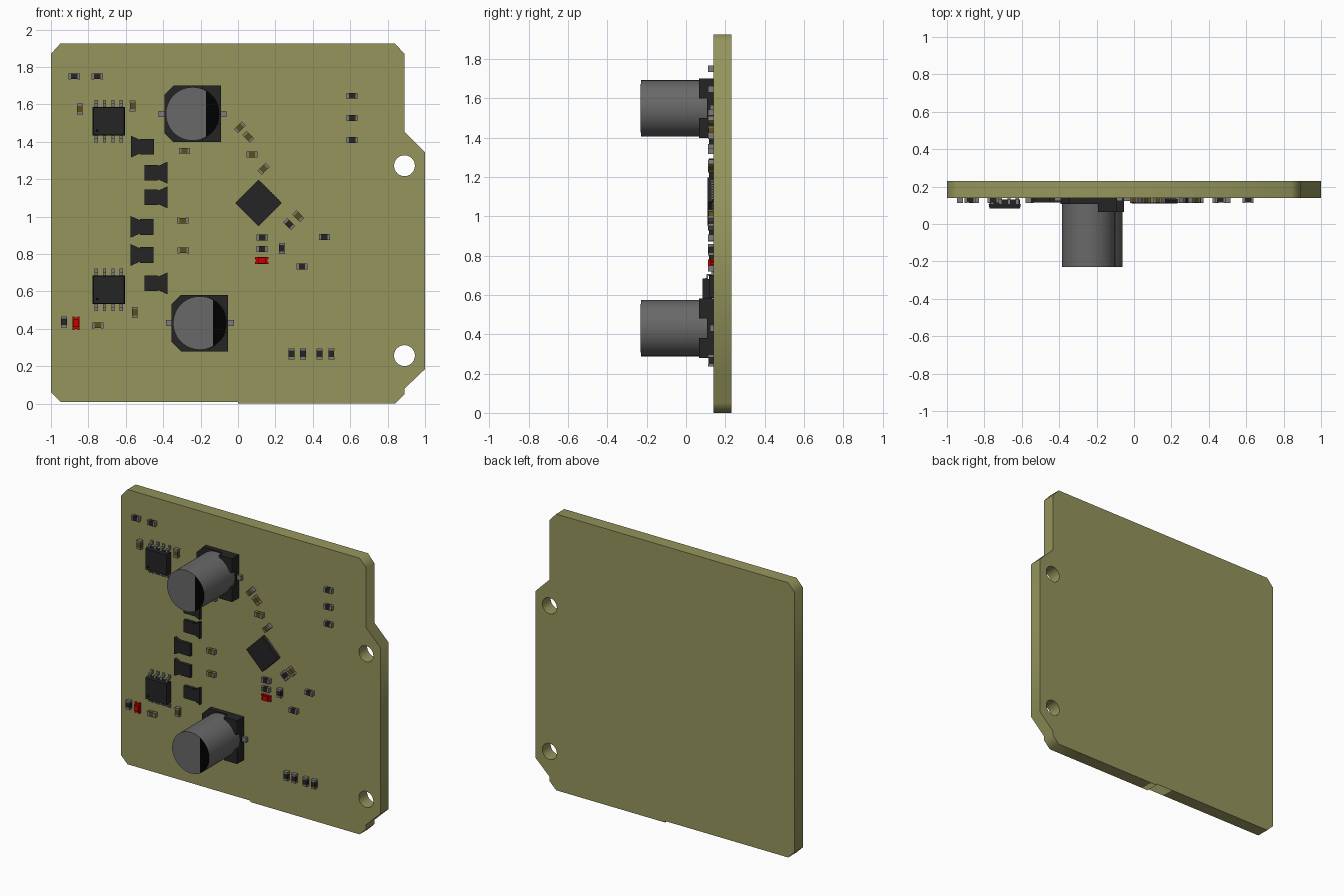
import bpy, bmesh
from math import sin, cos, pi, radians

if "Cube" in bpy.data.objects:
    bpy.data.objects.remove(bpy.data.objects["Cube"])

FRONT, BACK = 0.14, 0.231   # y of the two board faces


def material(name, r, g, b):
    m = bpy.data.materials.new(name)
    m.diffuse_color = (r, g, b, 1)
    m.use_nodes = True
    m.node_tree.nodes["Principled BSDF"].inputs["Base Color"].default_value = m.diffuse_color
    return m


OLIVE = material("olive_board", 0.30, 0.30, 0.11)
BLACK = material("black_plastic", 0.018, 0.018, 0.018)
INK = material("black_ink", 0.0, 0.0, 0.0)
GREY = material("can_grey", 0.14, 0.14, 0.14)
METAL = material("terminal_metal", 0.2, 0.2, 0.2)
BROWN = material("brown_ceramic", 0.11, 0.075, 0.01)
RED = material("red_lens", 0.6, 0.0, 0.0)


def rect(x0, x1, z0, z1):
    return [(x0, z0), (x1, z0), (x1, z1), (x0, z1)]


def arc(r, a0, a1, n):
    return [(r * cos(a0 + (a1 - a0) * i / n), r * sin(a0 + (a1 - a0) * i / n)) for i in range(n + 1)]


def make_mesh(name, pieces):
    """Each piece is (xz outline, front y, back y, material, front scale)."""
    bm = bmesh.new()
    me = bpy.data.meshes.new(name)
    mats = []
    for pts, y0, y1, mat, *scale in pieces:
        s = scale[0] if scale else 1
        if mat not in mats:
            mats.append(mat)
            me.materials.append(mat)
        a = [bm.verts.new((x * s, y0, z * s)) for x, z in pts]
        b = [bm.verts.new((x, y1, z)) for x, z in pts]
        faces = [bm.faces.new(a), bm.faces.new(b[::-1])]
        for i in range(len(pts)):
            j = (i + 1) % len(pts)
            faces.append(bm.faces.new((a[j], a[i], b[i], b[j])))
        for f in faces:
            f.material_index = mats.index(mat)
    bmesh.ops.recalc_face_normals(bm, faces=bm.faces)
    bm.to_mesh(me)
    bm.free()
    return me


def place(name, me, x, z, angle=0):
    ob = bpy.data.objects.new(name, me)
    ob.location = (x, 0, z)
    ob.rotation_euler = (0, -radians(angle), 0)
    bpy.context.collection.objects.link(ob)
    return ob


# circuit board: filled outline with two mounting holes
outline = [(-1, .06), (-.95, .01), (0, .01), (0, 0), (.84, 0), (.89, .05), (.89, .08),
           (1, .185), (1, 1.345), (.89, 1.455), (.89, 1.87), (.84, 1.925), (-.95, 1.925), (-1, 1.87)]
holes = [[(.89 + x, z + hz) for x, z in arc(.056, 0, 2 * pi, 24)[:-1]] for hz in (.257, 1.272)]
cu = bpy.data.curves.new("circuit_board", 'CURVE')
cu.dimensions, cu.fill_mode, cu.extrude = '2D', 'BOTH', (BACK - FRONT) / 2
for loop in [outline] + holes:
    sp = cu.splines.new('POLY')
    sp.points.add(len(loop) - 1)
    for p, (x, z) in zip(sp.points, loop):
        p.co = (x, z, 0, 1)
    sp.use_cyclic_u = True
board = bpy.data.objects.new("circuit_board", cu)
bpy.context.collection.objects.link(board)
board.rotation_euler = (pi / 2, 0, 0)
board.location.y = (FRONT + BACK) / 2
bpy.context.view_layer.objects.active = board
board.select_set(True)
bpy.ops.object.convert(target='MESH')
board = bpy.context.view_layer.objects.active
bm = bmesh.new()
bm.from_mesh(board.data)
bmesh.ops.remove_doubles(bm, verts=bm.verts, dist=1e-5)
bmesh.ops.recalc_face_normals(bm, faces=bm.faces)
bm.to_mesh(board.data)
bm.free()
board.data.materials.clear()
board.data.materials.append(OLIVE)

# electrolytic capacitors: chamfered base, two corner posts, two leads, marked can
H, C, R = .151, .05, .143
base = [(-H, -H + C), (-H + C, -H), (H, -H), (H, H), (-H + C, H), (-H, H - C)]
post = [(H, .05), (H, H), (.05, H)] + arc(R + .001, radians(69.5), radians(20.5), 8)
base_me = make_mesh("capacitor_base", [
    (base, .108, FRONT, BLACK),
    (post, .065, .108, BLACK),
    ([(x, -z) for x, z in post][::-1], .065, .108, BLACK),
    (rect(-.182, -H, -.016, .016), .122, FRONT, METAL),
    (rect(H, .182, -.016, .016), .122, FRONT, METAL)])
can_me = make_mesh("capacitor_can", [(arc(R, 0, 2 * pi, 64)[:-1], -.23, .108, GREY)])
mark_me = make_mesh("polarity_mark", [(arc(R, -pi / 3, pi / 3, 22), -.231, -.23, INK)])
for x, z in [(-.243, 1.549), (-.204, .431)]:
    place("capacitor_base", base_me, x, z)
    can = place("capacitor_can", can_me, x, z)
    place("polarity_mark", mark_me, x, z)
bpy.ops.object.select_all(action='DESELECT')
can.select_set(True)
bpy.context.view_layer.objects.active = can
bpy.ops.object.shade_smooth_by_angle(angle=radians(30))

# eight-lead chips: tapered body with gull-wing leads
pieces = [(rect(-.086, .086, -.077, .077), .083, .108, BLACK, .95),
          (rect(-.082, .082, -.073, .073), .108, .132, BLACK)]
for i in range(4):
    x = -.0675 + .045 * i
    for s in (-1, 1):
        for z0, z1, y0, y1 in [(.07, .096, .103, .111), (.088, .096, .111, .138), (.088, .113, .13, .14)]:
            lo, hi = sorted((s * z0, s * z1))
            pieces.append((rect(x - .009, x + .009, lo, hi), y0, y1, METAL))
pieces.append(([(x - .062, z - .05) for x, z in arc(.007, 0, 2 * pi, 12)[:-1]], .0825, .0832, INK))
driver_me = make_mesh("driver_chip", pieces)
for z in (1.51, .609):
    place("driver_chip", driver_me, -.691, z)

# diamond-set square processor with edge pads
q = .0875
pieces = [(rect(-q, q, -q, q), .109, .134, BLACK)]
for i in range(8):
    t = -.063 + .018 * i
    for s in (-1, 1):
        lo, hi = sorted((s * .07, s * (q + .001)))
        pieces.append((rect(t - .005, t + .005, lo, hi), .13, FRONT, METAL))
        pieces.append((rect(lo, hi, t - .005, t + .005), .13, FRONT, METAL))
place("processor_chip", make_mesh("processor_chip", pieces), .11, 1.073, 45)

# flared diodes, alternating direction
flare = [(-.063, -.058), (-.014, -.036), (-.014, -.042), (.06, -.042),
         (.06, .042), (-.014, .042), (-.014, .036), (-.063, .058)]
diode_me = make_mesh("flared_diode", [(flare, .116, FRONT, BLACK)])
for x, z, a in [(-.509, 1.374, 0), (-.441, 1.235, 180), (-.441, 1.103, 180),
                (-.511, .945, 0), (-.511, .795, 0), (-.441, .643, 180)]:
    place("flared_diode", diode_me, x, z, a)


# small two-terminal parts
def chip_mesh(name, body):
    return make_mesh(name, [(rect(-.017, .017, -.0155, .0155), .114, .139, body),
                            (rect(-.03, -.017, -.016, .016), .113, FRONT, METAL),
                            (rect(.017, .03, -.016, .016), .113, FRONT, METAL)])


resistor_me = chip_mesh("resistor", BLACK)
ceramic_me = chip_mesh("ceramic_capacitor", BROWN)
resistors = [(-.875, 1.75, 0), (-.752, 1.75, 0), (.61, 1.646, 0), (.61, 1.528, 0), (.61, 1.409, 0),
             (.13, .888, 0), (.128, .827, 0), (.234, .83, 90), (.462, .891, 0), (.342, .734, 0),
             (.286, .266, 90), (.347, .266, 90), (.435, .266, 90), (.499, .266, 90),
             (-.93, .437, 90), (.273, .96, -45)]
ceramics = [(-.846, 1.575, 90), (-.563, 1.592, 90), (-.286, 1.352, 0), (.01, 1.477, 45),
            (.055, 1.427, -45), (.075, 1.332, 0), (.137, 1.256, 45), (.322, 1.002, -45),
            (-.295, .978, 0), (-.293, .82, 0), (-.552, .488, 90), (-.75, .419, 0)]
for name, me, spots in [("resistor", resistor_me, resistors),
                        ("ceramic_capacitor", ceramic_me, ceramics)]:
    for x, z, a in spots:
        place(name, me, x, z, a)

# red indicator lights with waisted ends
lens = [(-.036, -.019), (.036, -.019), (.036, -.01), (.029, 0), (.036, .01),
        (.036, .019), (-.036, .019), (-.036, .01), (-.029, 0), (-.036, -.01)]
light_me = make_mesh("indicator_light", [(lens, .125, FRONT, RED),
                                         (rect(-.02, .02, -.016, .016), .113, .125, RED)])
place("indicator_light", light_me, .126, .765)
place("indicator_light", light_me, -.866, .43, 90)
